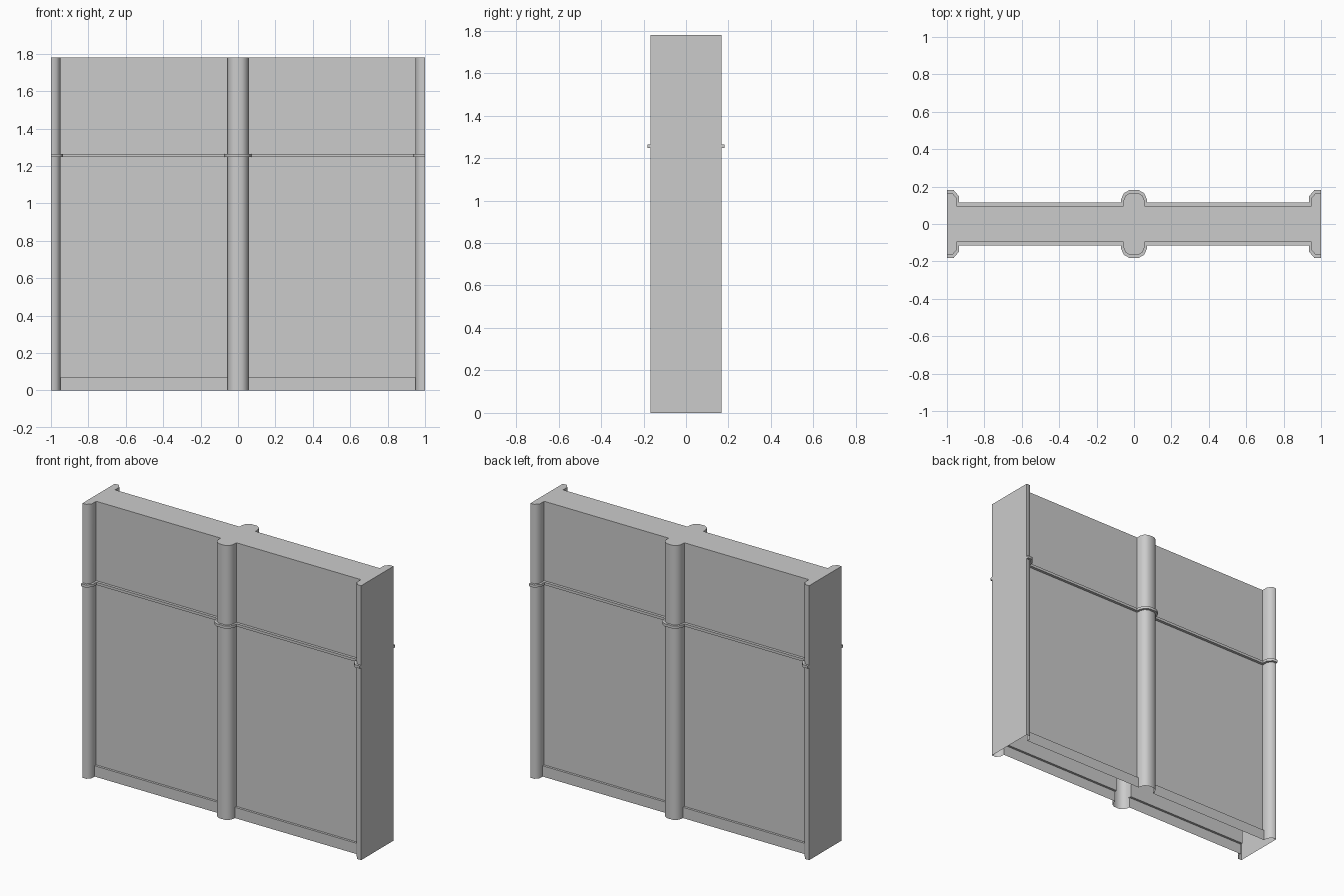
import bpy, bmesh, math

if "Cube" in bpy.data.objects:
    bpy.data.objects.remove(bpy.data.objects["Cube"])

TOP = 1.78
WALL, BASE = 0.097, 0.112


def right_half(wall_y):
    """Plan outline of the front side, from the middle post to the right end."""
    return [(0.022, 0.166), (0.045, 0.152), (0.055, 0.128), (0.057, wall_y),
            (0.95, wall_y), (0.95, 0.14), (0.972, 0.166), (1.0, 0.166)]


def trim_half():
    """Same outline, pushed outward for the thin rail."""
    return [(0.026, 0.181), (0.055, 0.164), (0.068, 0.134), (0.071, 0.115),
            (0.936, 0.115), (0.936, 0.148), (0.964, 0.181), (1.0, 0.181)]


def side(half):
    """Whole front side, left end to right end, facing -y."""
    return [(-x, -y) for x, y in reversed(half)] + [(x, -y) for x, y in half]


def finish(bm, name):
    bmesh.ops.remove_doubles(bm, verts=bm.verts, dist=1e-5)
    bmesh.ops.dissolve_degenerate(bm, edges=bm.edges, dist=1e-5)
    bmesh.ops.recalc_face_normals(bm, faces=bm.faces)
    me = bpy.data.meshes.new(name)
    bm.to_mesh(me)
    bm.free()
    ob = bpy.data.objects.new(name, me)
    bpy.context.collection.objects.link(ob)
    bpy.ops.object.select_all(action='DESELECT')
    ob.select_set(True)
    bpy.context.view_layer.objects.active = ob
    bpy.ops.object.shade_smooth_by_angle(angle=math.radians(50))
    return ob


# Wall shell with posts and stepped skirting, capped on top and open below
bm = bmesh.new()
rings = []
for z, wy in ((0, BASE), (0.07, BASE), (0.07, WALL), (TOP, WALL)):
    front = side(right_half(wy))
    loop = front + [(x, -y) for x, y in reversed(front)]
    rings.append([bm.verts.new((x, y, z)) for x, y in loop])
for a, b in zip(rings, rings[1:]):
    n = len(a)
    for i in range(n):
        j = (i + 1) % n
        bm.faces.new((a[i], a[j], b[j], b[i]))
bm.faces.new(rings[-1])
finish(bm, "wall_panel")

# Thin rail following the wall and posts on both sides
for name, s in (("front_rail", 1), ("back_rail", -1)):
    bm = bmesh.new()
    stations = []
    for (ix, iy), (ox, oy) in zip(side(right_half(WALL)), side(trim_half())):
        stations.append([bm.verts.new((x, y * s, z)) for x, y, z in (
            (ix, iy, 1.248), (ox, oy, 1.248), (ox, oy, 1.265), (ix, iy, 1.265))])
    for a, b in zip(stations, stations[1:]):
        for i in range(4):
            j = (i + 1) % 4
            bm.faces.new((a[i], b[i], b[j], a[j]))
    bm.faces.new(stations[0])
    bm.faces.new(stations[-1])
    finish(bm, name)
